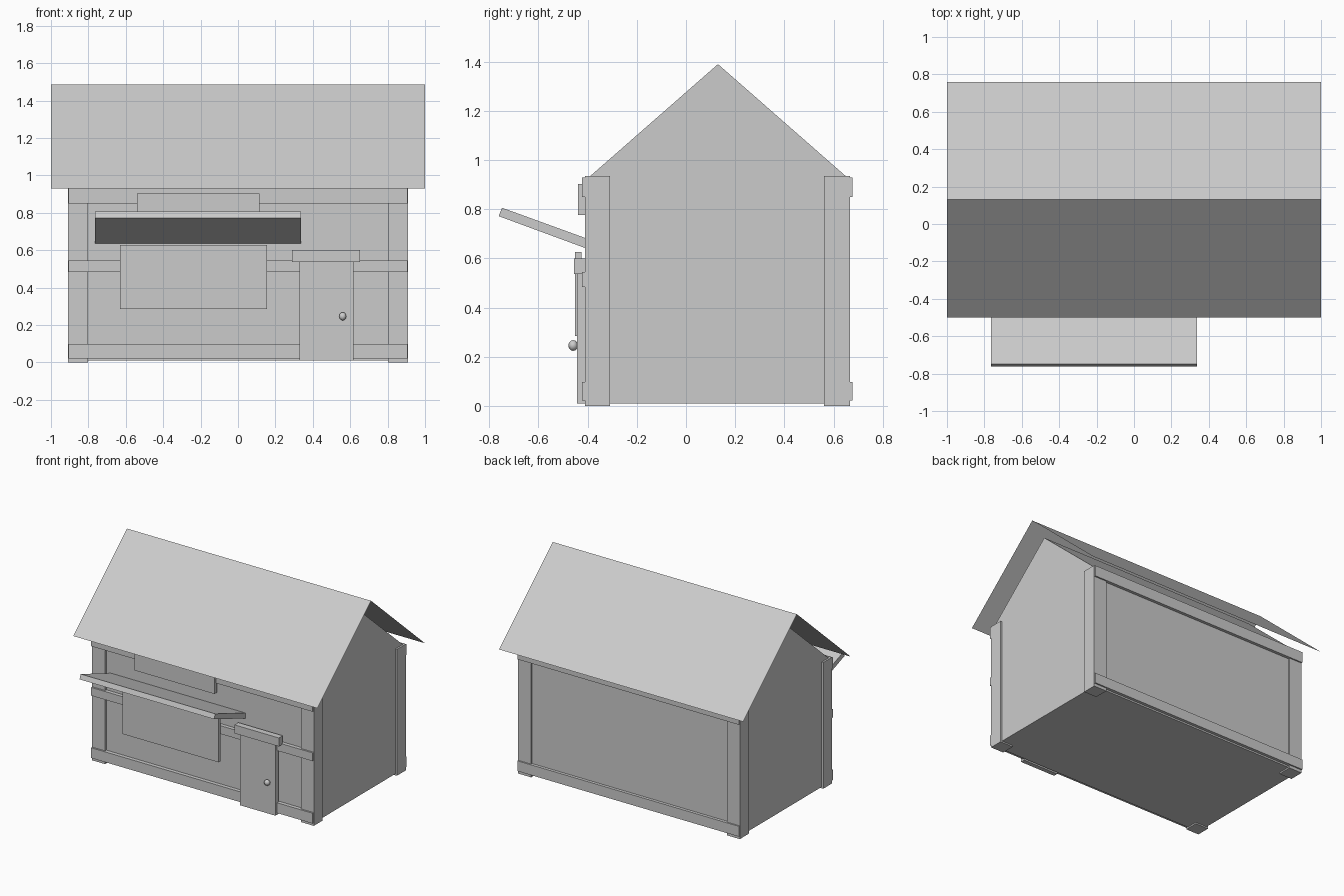
import bpy, bmesh, math
from mathutils import Matrix

if "Cube" in bpy.data.objects:
    bpy.data.objects.remove(bpy.data.objects["Cube"])


def finish(name, bm, closed=True):
    if closed:
        bmesh.ops.recalc_face_normals(bm, faces=bm.faces)
    me = bpy.data.meshes.new(name)
    bm.to_mesh(me)
    bm.free()
    ob = bpy.data.objects.new(name, me)
    bpy.context.collection.objects.link(ob)
    return ob


def box(name, x, y, z):
    bm = bmesh.new()
    bmesh.ops.create_cube(bm, size=1)
    for v in bm.verts:
        for i, (a, b) in enumerate((x, y, z)):
            v.co[i] = a if v.co[i] < 0 else b
    return finish(name, bm)


def extrude_x(name, profile, x0, x1):
    # closed y-z profile swept along x
    bm = bmesh.new()
    face = bm.faces.new([bm.verts.new((x0, y, z)) for y, z in profile])
    new = bmesh.ops.extrude_face_region(bm, geom=[face])["geom"]
    bmesh.ops.translate(bm, vec=(x1 - x0, 0, 0),
                        verts=[g for g in new if isinstance(g, bmesh.types.BMVert)])
    return finish(name, bm)


RIDGE_Y = 0.13

# gabled house body
extrude_x("house_body", [(-0.395, 0.01), (0.655, 0.01), (0.655, 0.93),
                         (RIDGE_Y, 1.39), (-0.395, 0.93)], -0.895, 0.895)

# thin folded roof sheet floating above the gables
bm = bmesh.new()
rows = [[bm.verts.new((x, y, z)) for x in (-1, 1)]
        for y, z in ((-0.5, 0.93), (RIDGE_Y, 1.485), (0.76, 0.93))]
for a, b in zip(rows, rows[1:]):
    bm.faces.new((a[0], a[1], b[1], b[0]))
finish("roof", bm, closed=False)

# corner posts
for side, sx in (("left", -1), ("right", 1)):
    xs = sorted((sx * 0.802, sx * 0.908))
    box(f"front_post_{side}", xs, (-0.41, -0.31), (0, 0.935))
    box(f"back_post_{side}", xs, (0.562, 0.667), (0, 0.935))

# horizontal beams, the middle one only on the front
for label, z in (("bottom", (0.022, 0.098)), ("middle", (0.484, 0.545)), ("top", (0.85, 0.93))):
    box(f"front_beam_{label}", (-0.907, 0.907), (-0.423, -0.38), z)
    if label != "middle":
        box(f"back_beam_{label}", (-0.907, 0.907), (0.64, 0.677), z)

# sloping awning
extrude_x("awning", [(-0.762, 0.772), (-0.748, 0.806), (-0.39, 0.676), (-0.39, 0.635)],
          -0.765, 0.337)

# window shutter, sign board, door and lintel
box("window_panel", (-0.63, 0.156), (-0.451, -0.425), (0.285, 0.627))
box("sign_board", (-0.54, 0.115), (-0.44, -0.41), (0.776, 0.903))
box("door", (0.328, 0.617), (-0.443, -0.41), (0.01, 0.56))
box("door_lintel", (0.29, 0.653), (-0.455, -0.41), (0.537, 0.6))

# door knob
bm = bmesh.new()
bmesh.ops.create_uvsphere(bm, u_segments=6, v_segments=6, radius=0.022)
bmesh.ops.transform(bm, verts=bm.verts, matrix=Matrix.Translation((0.56, -0.459, 0.246))
                    @ Matrix.Scale(0.9, 4, (0, 1, 0)))
knob = finish("door_knob", bm)
for p in knob.data.polygons:
    p.use_smooth = True
